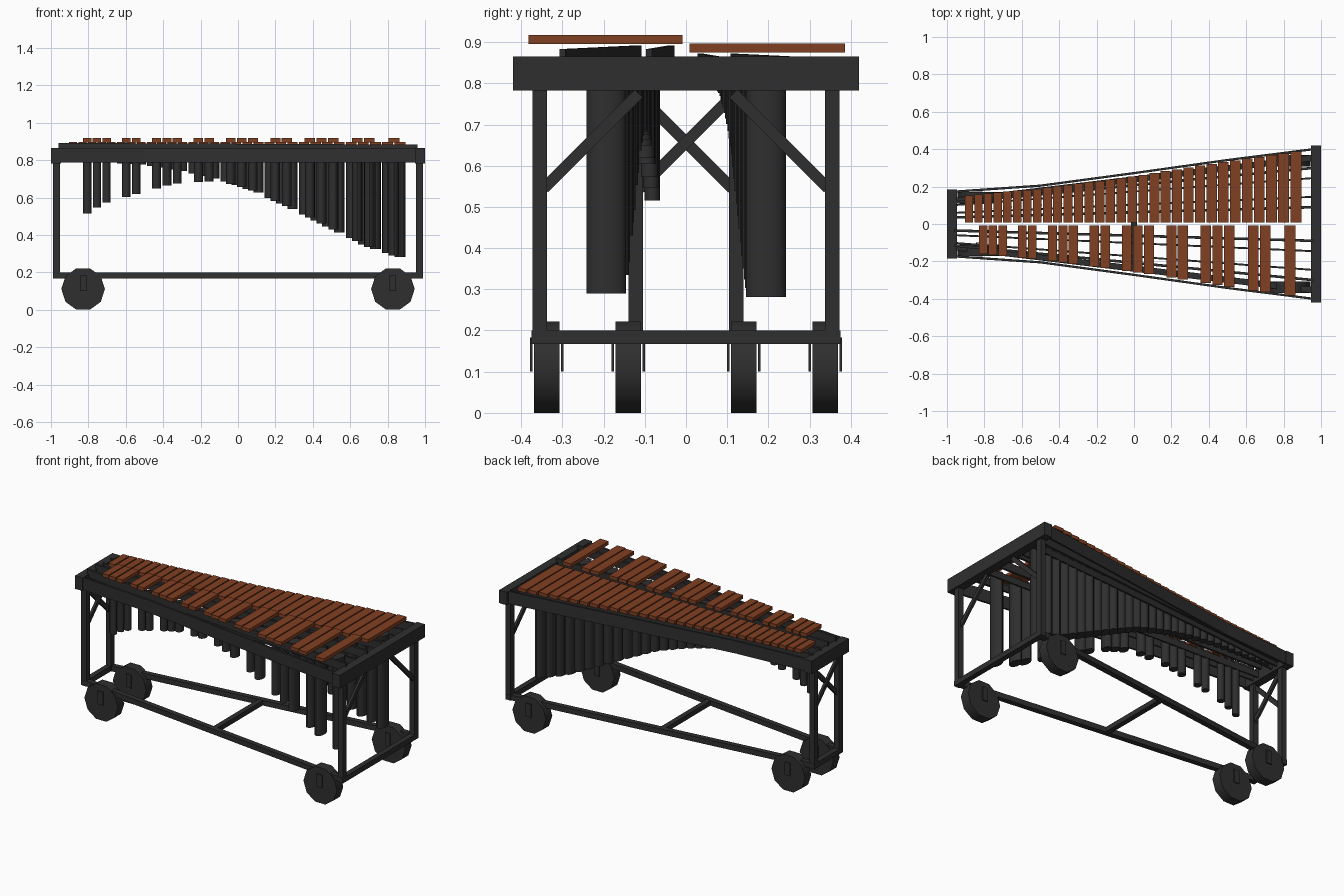
import bpy
import bmesh
import math
from mathutils import Vector, Matrix

cube = bpy.data.objects.get("Cube")
if cube:
    bpy.data.objects.remove(cube)


def material(name, rgb):
    m = bpy.data.materials.new(name)
    m.use_nodes = True
    m.diffuse_color = (*rgb, 1)
    bsdf = m.node_tree.nodes["Principled BSDF"]
    bsdf.inputs["Base Color"].default_value = (*rgb, 1)
    bsdf.inputs["Roughness"].default_value = 0.7
    return m


WOOD = material("red_brown_wood", (0.22, 0.05, 0.016))
DARK = material("charcoal_metal", (0.028, 0.028, 0.028))


def finish(name, bm, mat):
    mesh = bpy.data.meshes.new(name)
    bm.to_mesh(mesh)
    bm.free()
    mesh.materials.append(mat)
    ob = bpy.data.objects.new(name, mesh)
    bpy.context.collection.objects.link(ob)
    return ob


def box(name, x, y, z, mat=DARK):
    """Box from (min, max) pairs."""
    bm = bmesh.new()
    size = [abs(b - a) for a, b in (x, y, z)]
    mid = [(a + b) / 2 for a, b in (x, y, z)]
    bmesh.ops.create_cube(bm, size=1, matrix=Matrix.Translation(mid) @ Matrix.Diagonal((*size, 1)))
    return finish(name, bm, mat)


def beam(name, a, b, width, height):
    """Straight bar between two points, height kept upright."""
    a, b = Vector(a), Vector(b)
    d = (b - a).normalized()
    side = d.cross(Vector((0, 0, 1))).normalized()
    up = side.cross(d)
    rot = Matrix((d, side, up)).transposed().to_4x4()
    scale = Matrix.Diagonal(((b - a).length, width, height, 1))
    bm = bmesh.new()
    bmesh.ops.create_cube(bm, size=1, matrix=Matrix.Translation((a + b) / 2) @ rot @ scale)
    return finish(name, bm, DARK)


def smooth(ob, angle=35):
    bpy.ops.object.select_all(action='DESELECT')
    ob.select_set(True)
    bpy.context.view_layer.objects.active = ob
    bpy.ops.object.shade_smooth_by_angle(angle=math.radians(angle))


def interp(points, x):
    if x <= points[0][0]:
        return points[0][1]
    for (x0, v0), (x1, v1) in zip(points, points[1:]):
        if x <= x1:
            return v0 + (v1 - v0) * (x - x0) / (x1 - x0)
    return points[-1][1]


# Curves along the instrument
BAR_END = [(-.88, .153), (-.5, .19), (0, .255), (.5, .335), (.87, .387)]
RAIL = [(-.96, .173), (-.5, .205), (0, .272), (.5, .342), (.96, .4)]
NATURAL_BOTTOM = [(-.88, .8), (-.5, .775), (-.3, .742), (-.1, .695), (0, .663), (.1, .63), (.3, .535),
                  (.5, .435), (.7, .335), (.87, .28)]
SHARP_BOTTOM = [(-.81, .513), (-.76, .545), (-.71, .57), (-.61, .6), (-.45, .645), (-.34, .675),
                (-.1, .69), (0, .663), (.1, .63), (.3, .535), (.5, .435), (.7, .335), (.83, .29)]
TUBE_Y = [(-.81, .082), (.84, .194)]
TUBE_DEPTH = [(-.81, .037), (.84, .097)]


def resonator(name, x, width, side, bottom):
    bm = bmesh.new()
    top = .855
    y = side * interp(TUBE_Y, x)
    scale = Matrix.Diagonal((width, interp(TUBE_DEPTH, x), top - bottom, 1))
    bmesh.ops.create_cone(bm, cap_ends=True, segments=16, radius1=.5, radius2=.5, depth=1,
                          matrix=Matrix.Translation((x, y, (top + bottom) / 2)) @ scale)
    smooth(finish(name, bm, DARK))


# Sounding bars and resonators, lowest note at +x
NOTES = 31
x = .866
for i in range(NOTES):
    pitch = .066 - .016 * i / (NOTES - 1)
    half = (pitch - .007) / 2
    box(f"natural_bar_{i}", (x - half, x + half), (.008, interp(BAR_END, x)), (.875, .897), WOOD)
    resonator(f"natural_resonator_{i}", x, pitch * .9, 1, interp(NATURAL_BOTTOM, x))
    if "ABCDEFG"[i % 7] in "ACDFG" and i < NOTES - 1:
        s = x - pitch / 2
        box(f"sharp_bar_{i}", (s - half, s + half), (-interp(BAR_END, s), -.008), (.895, .917), WOOD)
        resonator(f"sharp_resonator_{i}", s, pitch * .85, -1, interp(SHARP_BOTTOM, s))
    x -= pitch

# Rails under the bars and along the resonators
for side, label, lift in ((1, "natural", 0), (-1, "sharp", .02)):
    for part, y0, y1 in (("inner", .035, .09), ("outer", .115, .3)):
        beam(f"{label}_{part}_bar_rail", (-.96, side * y0, .847 + lift), (.96, side * y1, .838 + lift),
             .014, .05)
    for part, y0, y1 in (("inner", .06, .145), ("outer", .102, .245)):
        beam(f"{label}_{part}_tube_strip", (-.95, side * y0, .82), (.95, side * y1, .82), .01, .04)
box("centre_block", (-.015, .015), (-.06, .06), (.8, .86))

# Curved side rails
for side, label in ((-1, "front"), (1, "back")):
    bm = bmesh.new()
    rings = []
    for px, py in RAIL:
        rings.append([bm.verts.new((px, side * (py + dy), z))
                      for dy, z in ((-.006, .787), (.006, .787), (.006, .865), (-.006, .865))])
    for r0, r1 in zip(rings, rings[1:]):
        for k in range(4):
            bm.faces.new((r0[k], r0[k - 1], r1[k - 1], r1[k]))
    bm.faces.new(rings[0])
    bm.faces.new(rings[-1])
    bmesh.ops.recalc_face_normals(bm, faces=bm.faces)
    finish(f"{label}_side_rail", bm, DARK)

# End frames: beam, foot bar, legs and diagonal braces
for end, label, half, leg in ((-1, "narrow", .185, .122), (1, "wide", .42, .355)):
    box(f"{label}_end_beam", (end * .947, end), (-half, half), (.783, .865))
    box(f"{label}_foot_bar", (end * .955, end * .988), (-leg - .02, leg + .02), (.167, .2))
    for side in (-1, 1):
        box(f"{label}_leg", (end * .953, end * .988), (side * (leg - .018), side * (leg + .018)), (.167, .79))
        beam(f"{label}_brace", (end * (.97 + .004 * side), side * (leg - .01), .545),
             (end * (.97 + .004 * side), side * (leg - .24), .775), .015, .027)

# Base runners and middle tie
for side in (-1, 1):
    beam("base_runner", (-.97, side * .122, .184), (.97, side * .355, .184), .033, .033)
box("base_tie", (-.016, .016), (-.238, .238), (.169, .199))

# Casters with fork plates
for end, y in ((-1, .14), (1, .338)):
    for side in (-1, 1):
        bm = bmesh.new()
        place = Matrix.Translation((end * .828, side * y, .111)) @ Matrix.Rotation(math.pi / 2, 4, 'X')
        turn = Matrix.Rotation(math.pi / 10, 4, 'Z')
        bmesh.ops.create_cone(bm, cap_ends=True, segments=10, radius1=.1165, radius2=.1165, depth=.062,
                              matrix=place @ turn)
        smooth(finish("caster_wheel", bm, DARK), 40)
        for off in (-.038, .038):
            py = side * y + off
            box("caster_fork", (end * .828 - .018, end * .828 + .018), (py - .003, py + .003), (.1, .183))
